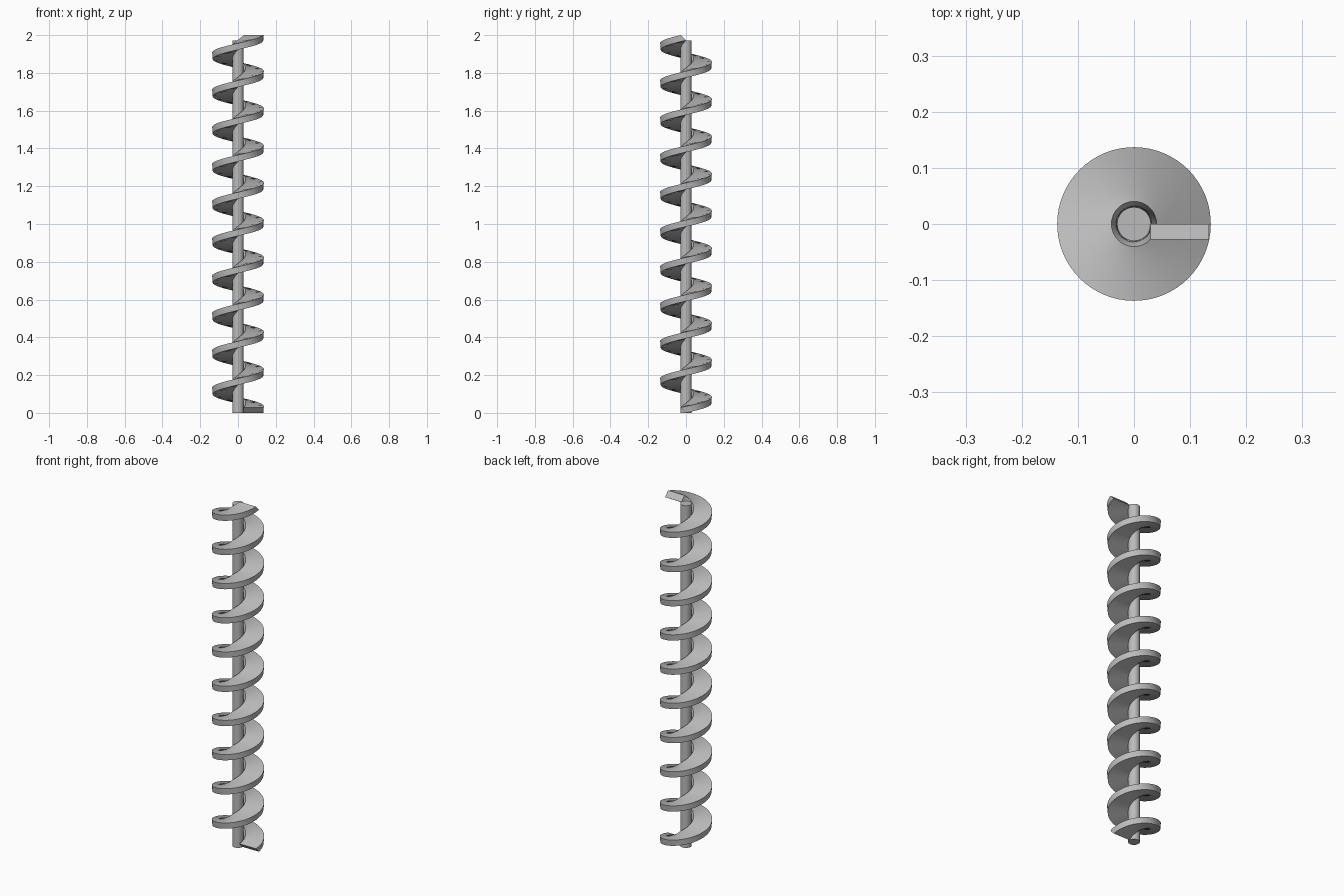
import bpy
import bmesh
import math
from mathutils import Vector

if "Cube" in bpy.data.objects:
    bpy.data.objects.remove(bpy.data.objects["Cube"], do_unlink=True)

TURNS, STEPS = 10, 64
SHAFT_HEIGHT = 1.972
SHAFT_RADIUS = 0.03
FLIGHT_RADIUS = 0.134
TILT = 0.028          # blade section leans back 45 degrees

steel = bpy.data.materials.new("grey_steel")
steel.use_nodes = True
steel.diffuse_color = (0.5, 0.5, 0.5, 1)
steel.node_tree.nodes["Principled BSDF"].inputs["Base Color"].default_value = (0.5, 0.5, 0.5, 1)


def finish(obj):
    obj.data.materials.append(steel)
    bpy.ops.object.select_all(action="DESELECT")
    obj.select_set(True)
    bpy.context.view_layer.objects.active = obj
    bpy.ops.object.shade_smooth_by_angle(angle=math.radians(35))


# Central shaft
bpy.ops.mesh.primitive_cylinder_add(vertices=48, radius=SHAFT_RADIUS, depth=SHAFT_HEIGHT,
                                    location=(0, 0, SHAFT_HEIGHT / 2))
shaft = bpy.context.object
shaft.name = "shaft"
finish(shaft)

# Helical blade: a leaning rectangle swept up around the shaft, closed at both ends
bm = bmesh.new()
inner = SHAFT_RADIUS - 0.001
section = [(inner, 0, 0), (FLIGHT_RADIUS, 0, 0),
           (FLIGHT_RADIUS, -TILT, TILT), (inner, -TILT, TILT)]
start = bm.faces.new([bm.verts.new(p) for p in section])
steps = TURNS * STEPS
bmesh.ops.spin(bm, geom=[start, *start.edges, *start.verts], cent=(0, 0, 0), axis=(0, 0, 1),
               dvec=Vector((0, 0, SHAFT_HEIGHT / steps)),
               angle=TURNS * math.tau, steps=steps, use_duplicate=False)
# spin leaves the start section open when it extrudes, so cap any open rim
rim = [e for e in bm.edges if e.is_boundary]
if rim:
    bmesh.ops.holes_fill(bm, edges=rim, sides=4)
bmesh.ops.recalc_face_normals(bm, faces=bm.faces)
mesh = bpy.data.meshes.new("helical_blade")
bm.to_mesh(mesh)
bm.free()
blade = bpy.data.objects.new("helical_blade", mesh)
bpy.context.collection.objects.link(blade)
finish(blade)
